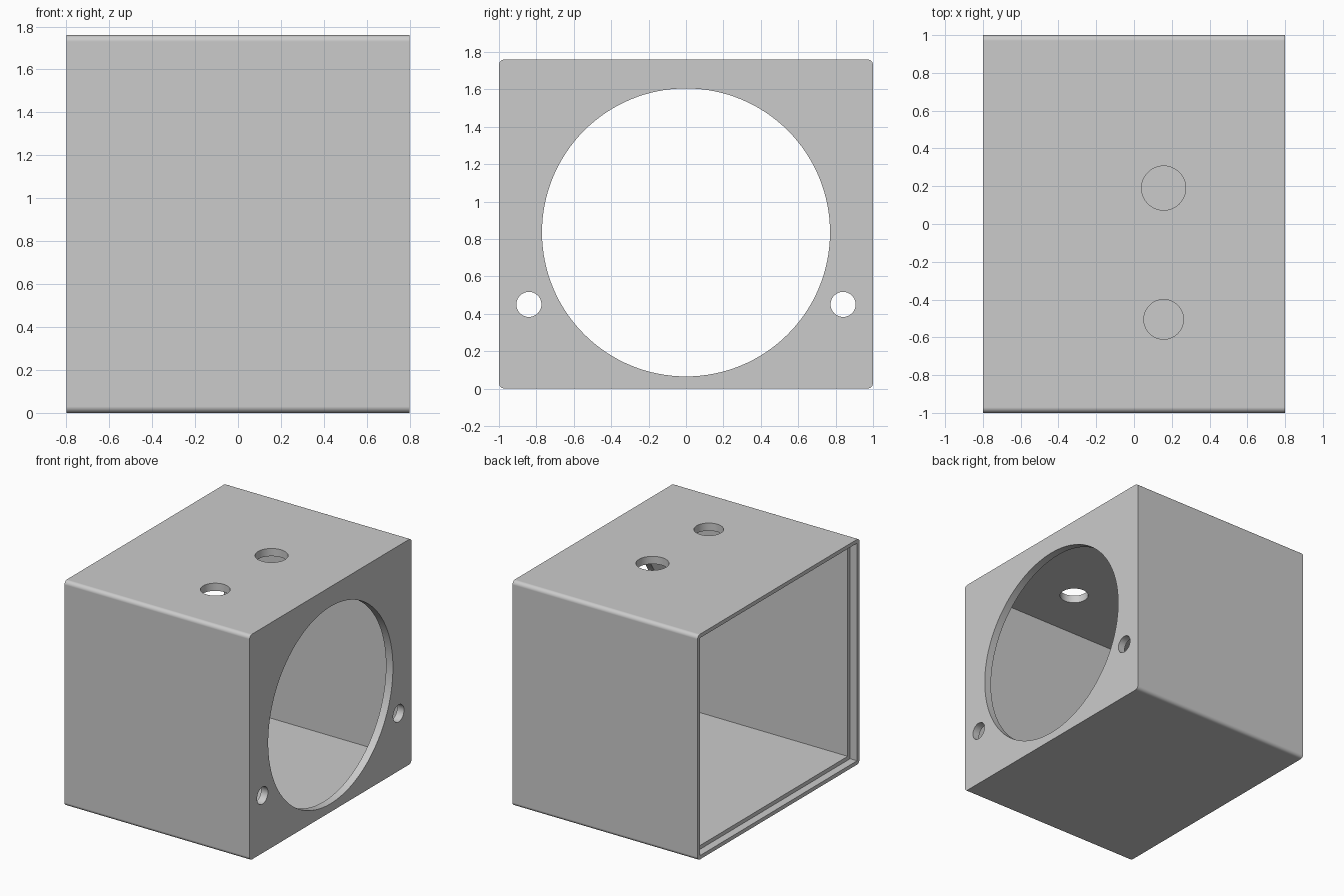
import bpy
import bmesh
from math import pi
from mathutils import Matrix, Vector

default = bpy.data.objects.get("Cube")
if default:
    bpy.data.objects.remove(default, do_unlink=True)

LENGTH, DEPTH, HEIGHT = 1.6, 2.0, 1.76
WALL, LIP = 0.06, 0.03
HALF = LENGTH / 2

grey = bpy.data.materials.new("plain_grey")
grey.use_nodes = True
colour = (0.6, 0.6, 0.6, 1)
grey.diffuse_color = colour
grey.node_tree.nodes["Principled BSDF"].inputs["Base Color"].default_value = colour


def add_object(name, bm):
    mesh = bpy.data.meshes.new(name)
    bm.to_mesh(mesh)
    bm.free()
    mesh.materials.append(grey)
    obj = bpy.data.objects.new(name, mesh)
    bpy.context.collection.objects.link(obj)
    return obj


def block(name, x0, x1, inset, radius=0):
    """Box spanning x0..x1, inset from the outer section, optionally with rounded long edges."""
    bm = bmesh.new()
    bmesh.ops.create_cube(bm, size=1)
    size = Vector((x1 - x0, DEPTH - 2 * inset, HEIGHT - 2 * inset))
    bmesh.ops.scale(bm, vec=size, verts=bm.verts)
    bmesh.ops.translate(bm, vec=((x0 + x1) / 2, 0, HEIGHT / 2), verts=bm.verts)
    if radius:
        long_edges = [e for e in bm.edges
                      if abs(e.verts[0].co.x - e.verts[1].co.x) > 0.1]
        bmesh.ops.bevel(bm, geom=long_edges, offset=radius, segments=6,
                        profile=0.5, affect='EDGES')
    return add_object(name, bm)


def drill(name, centre, radius, axis, sides=48):
    """Short cylinder used to bore one wall."""
    bm = bmesh.new()
    turn = Matrix.Rotation(pi / 2, 4, 'Y') if axis == 'X' else Matrix.Identity(4)
    bmesh.ops.create_cone(bm, cap_ends=True, segments=sides, radius1=radius,
                          radius2=radius, depth=0.3,
                          matrix=Matrix.Translation(centre) @ turn)
    return add_object(name, bm)


# Outer shell with rounded long edges
housing = block("housing", -HALF, HALF, 0, radius=0.03)

# Cavity, open on one side, and the stepped seat for a lid
cutters = [
    block("cavity_cutter", -HALF - 0.1, HALF - WALL, WALL),
    block("lid_seat_cutter", -HALF - 0.1, -HALF + WALL, LIP),
    drill("large_opening_cutter", (HALF, 0, 0.835), 0.77, 'X', 128),
    drill("top_hole_cutter_large", (0.157, 0.19, HEIGHT), 0.117, 'Z'),
    drill("top_hole_cutter_small", (0.157, -0.505, HEIGHT), 0.105, 'Z'),
]
# Pair of screw holes beside the large opening
for side, y in (("front", -0.84), ("back", 0.84)):
    cutters.append(drill(side + "_screw_hole_cutter", (HALF, y, 0.45), 0.067, 'X'))

for cutter in cutters:
    cutter.hide_render = True
    mod = housing.modifiers.new(cutter.name, 'BOOLEAN')
    mod.operation = 'DIFFERENCE'
    mod.solver = 'EXACT'
    mod.object = cutter

# Bake the cuts and discard the cutters
bpy.context.view_layer.update()
graph = bpy.context.evaluated_depsgraph_get()
baked = bpy.data.meshes.new_from_object(housing.evaluated_get(graph))
housing.modifiers.clear()
housing.data = baked
for cutter in cutters:
    bpy.data.objects.remove(cutter, do_unlink=True)

# Smooth curved walls, crisp edges
bpy.ops.object.select_all(action='DESELECT')
housing.select_set(True)
bpy.context.view_layer.objects.active = housing
bpy.ops.object.shade_smooth_by_angle(angle=pi / 6)
weighted = housing.modifiers.new("flat_face_normals", 'WEIGHTED_NORMAL')
weighted.keep_sharp = True
